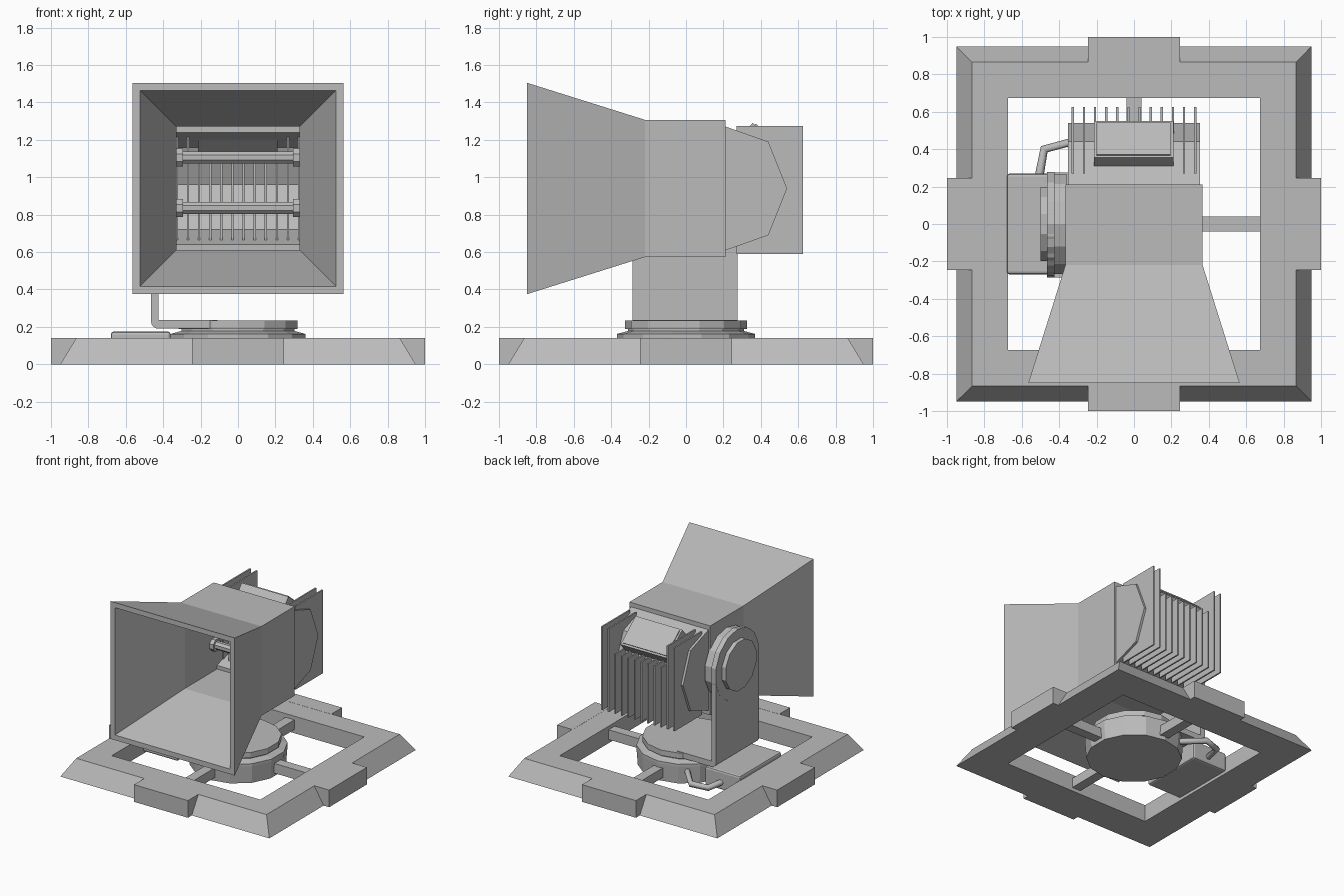
import bpy, bmesh, math
from mathutils import Vector

if "Cube" in bpy.data.objects:
    bpy.data.objects.remove(bpy.data.objects["Cube"], do_unlink=True)

grey = bpy.data.materials.new("metal_grey")
grey.use_nodes = True
colour = (0.5, 0.5, 0.5, 1)
grey.diffuse_color = colour
grey.node_tree.nodes["Principled BSDF"].inputs["Base Color"].default_value = colour

MID = 0.94  # height of the lamp axis


def finish(name, bm):
    bmesh.ops.recalc_face_normals(bm, faces=bm.faces)
    mesh = bpy.data.meshes.new(name)
    bm.to_mesh(mesh)
    bm.free()
    mesh.materials.append(grey)
    obj = bpy.data.objects.new(name, mesh)
    bpy.context.collection.objects.link(obj)
    return obj


def loft(name, rings, closed=False):
    """Skin a list of equal rings; cap the ends unless the rings form a loop."""
    bm = bmesh.new()
    rows = [[bm.verts.new(p) for p in ring] for ring in rings]
    pairs = list(zip(rows, rows[1:]))
    if closed:
        pairs.append((rows[-1], rows[0]))
    else:
        bm.faces.new(rows[0])
        bm.faces.new(rows[-1])
    for a, b in pairs:
        for i in range(len(a)):
            j = (i + 1) % len(a)
            bm.faces.new((a[i], a[j], b[j], b[i]))
    return finish(name, bm)


def prism_x(name, profile, x0, x1):
    return loft(name, [[(x, y, z) for y, z in profile] for x in (x0, x1)])


def box(name, x0, x1, y0, y1, z0, z1):
    return prism_x(name, [(y0, z0), (y1, z0), (y1, z1), (y0, z1)], x0, x1)


def circle(n, r, phase=0.5):
    return [(r * math.cos(math.tau * (i + phase) / n),
             r * math.sin(math.tau * (i + phase) / n)) for i in range(n)]


def bevel(obj, width, segments=1):
    mod = obj.modifiers.new("bevel", "BEVEL")
    mod.width = width
    mod.segments = segments


def square_xy(h, z):
    return [(-h, -h, z), (h, -h, z), (h, h, z), (-h, h, z)]


def square_xz(h, y):
    return [(-h, y, MID - h), (h, y, MID - h), (h, y, MID + h), (-h, y, MID + h)]


# Ground frame with sloped outer sides
loft("base_frame", [square_xy(0.95, 0), square_xy(0.865, 0.14),
                    square_xy(0.675, 0.14), square_xy(0.675, 0)], closed=True)

# Feet blocks and spokes on all four sides
for i, side in enumerate(("left", "back", "right", "front")):
    block = box("frame_block_" + side, 0.86, 1.0, -0.245, 0.245, 0, 0.141)
    spoke = box("spoke_" + side, 0.3, 0.69, -0.04, 0.04, 0.03, 0.11)
    for obj in (block, spoke):
        obj.rotation_euler.z = i * math.pi / 2

# Turntable
levels = [(0.36, 0.0), (0.37, 0.14), (0.37, 0.162), (0.31, 0.178),
          (0.31, 0.188), (0.325, 0.188), (0.325, 0.233)]
loft("turntable", [[(x, y, z) for x, y in circle(14, r)] for r, z in levels])

# Control box and its cable
control = box("control_box", -0.68, -0.36, -0.27, 0.27, 0.02, 0.175)
bevel(control, 0.015, 2)
curve = bpy.data.curves.new("cable", "CURVE")
curve.dimensions = "3D"
curve.bevel_depth = 0.024
curve.bevel_resolution = 1
curve.use_fill_caps = True
path = [(-0.51, 0.24, 0.08), (-0.48, 0.4, 0.08), (-0.35, 0.435, 0.09), (-0.2, 0.27, 0.1)]
spline = curve.splines.new("POLY")
spline.points.add(len(path) - 1)
for point, co in zip(spline.points, path):
    point.co = (*co, 1)
curve.materials.append(grey)
cable = bpy.data.objects.new("cable", curve)
bpy.context.collection.objects.link(cable)

# Bent arm: foot with a rounded corner, and upright with a round top
corner = [(-0.425 + 0.04 * math.cos(a), 0.23 + 0.04 * math.sin(a))
          for a in [math.pi + math.pi / 2 * k / 4 for k in range(5)]]
foot = corner + [(-0.11, 0.19), (-0.11, 0.237), (-0.425, 0.237), (-0.465, 0.237)]
loft("arm_foot", [[(x, y, z) for x, z in foot] for y in (-0.285, 0.275)])
top = [(0.28 * math.cos(math.pi * i / 7) - 0.005, MID + 0.28 * math.sin(math.pi * i / 7))
       for i in range(8)]
prism_x("arm_upright", top + [(-0.285, 0.235), (0.275, 0.235)], -0.465, -0.425)


# Pivot discs
def disc(name, r, x0, x1, n, y=0, z=MID):
    prism_x(name, [(y + a, z + b) for a, b in circle(n, r)], x0, x1)


disc("pivot_ring", 0.285, -0.466, -0.424, 14)
disc("pivot_hub", 0.275, -0.425, -0.36, 14)
disc("pivot_cap", 0.205, -0.5, -0.46, 12)

# Lamp hood: square tube flaring to the front, open through
loft("lamp_hood", [square_xz(h, y) for h, y in (
    (0.367, 0.21), (0.367, -0.22), (0.565, -0.85),
    (0.523, -0.85), (0.33, -0.22), (0.33, 0.21))], closed=True)

# Faceted reflector housing behind the hood
outer = [(0.2, 0.335), (0.44, 0.25), (0.54, 0), (0.44, -0.25), (0.2, -0.335)]
inner = [(0.2, -0.3), (0.42, -0.22), (0.51, 0.02), (0.42, 0.22), (0.2, 0.3)]
shell = [(y, MID + z) for y, z in outer + inner]
prism_x("reflector_housing", shell, -0.345, 0.345)
for s in (-1, 1):
    prism_x("housing_cheek", [(y, MID + z) for y, z in outer], s * 0.33, s * 0.352)

# Lamp tubes with end sockets
for z in (0.835, 1.105):
    disc("lamp_tube", 0.034, -0.33, 0.33, 8, 0.15, z)
    for s in (-1, 1):
        disc("tube_socket", 0.052, s * 0.295, s * 0.335, 8, 0.15, z)

# Cooling fins, the middle ones shortened below the junction box
for i in range(12):
    x = -0.327 + i * 0.0595
    height = 1.275 if i in (0, 1, 10, 11) else 1.08
    box("cooling_fin", x - 0.006, x + 0.006, 0.27, 0.625, 0.59, height)

# Tilted junction box with a raised lid
a, b = Vector((0.355, 1.29)), Vector((0.55, 1.13))
along = (b - a).normalized()
down = Vector((along.y, -along.x))
prism_x("junction_box", [a, b, b + down * 0.1, a + down * 0.1], -0.215, 0.21)
lid = [a + along * 0.015, b - along * 0.015]
prism_x("junction_lid", lid + [p - down * 0.008 for p in reversed(lid)], -0.2, 0.195)
